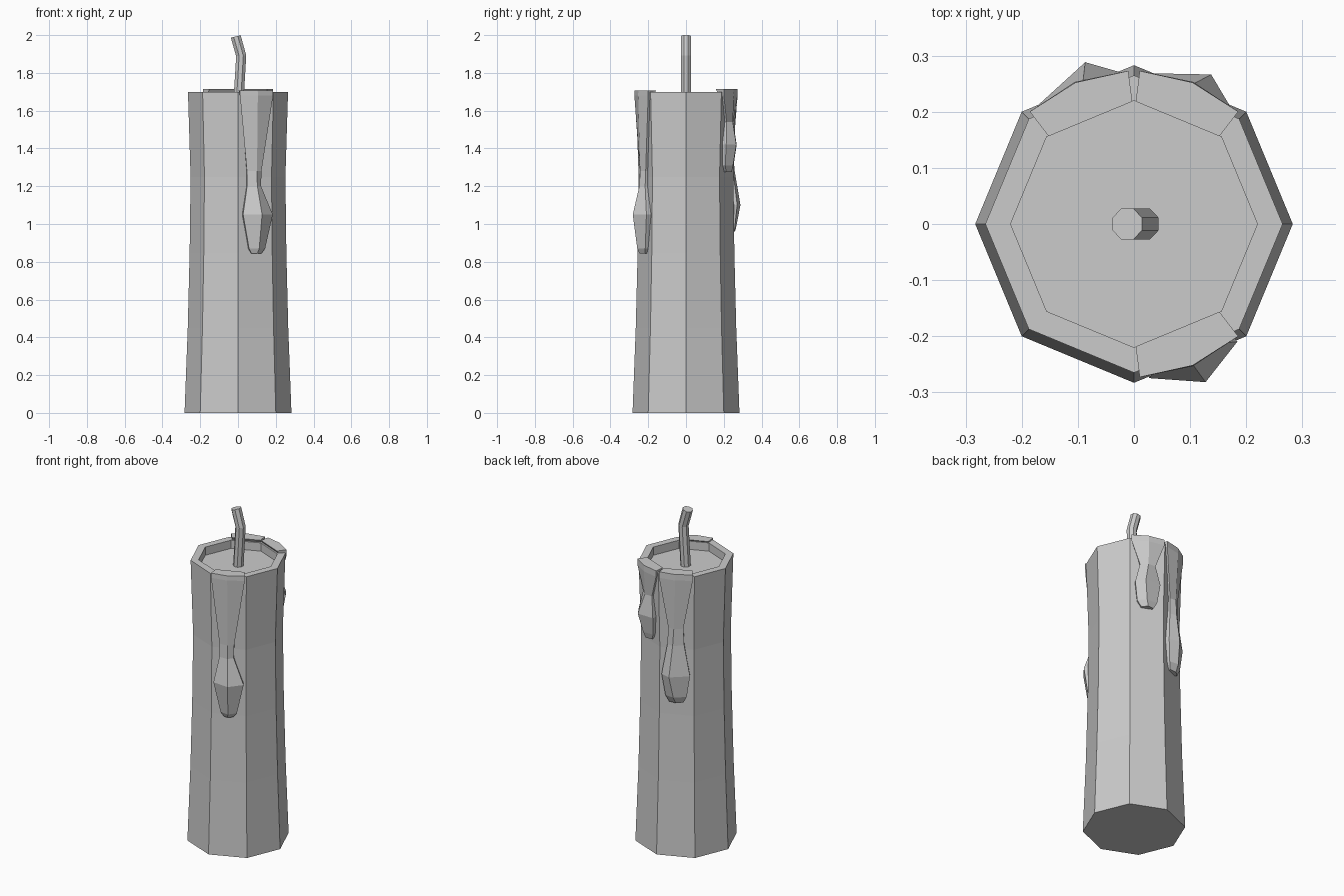
import bpy, bmesh, math
from mathutils import Vector

if "Cube" in bpy.data.objects:
    bpy.data.objects.remove(bpy.data.objects["Cube"])

PROFILE = [(0.283, 0), (0.266, 0.45), (0.256, 0.85), (0.251, 1.25), (0.265, 1.7)]


def loft(name, rings):
    """Skin a list of equal-length point rings and cap both ends."""
    bm = bmesh.new()
    rows = [[bm.verts.new(p) for p in ring] for ring in rings]
    n = len(rows[0])
    for a, b in zip(rows, rows[1:]):
        for i in range(n):
            j = (i + 1) % n
            bm.faces.new((a[i], a[j], b[j], b[i]))
    bm.faces.new(rows[0][::-1])
    bm.faces.new(rows[-1])
    bmesh.ops.recalc_face_normals(bm, faces=bm.faces)
    me = bpy.data.meshes.new(name)
    bm.to_mesh(me)
    bm.free()
    ob = bpy.data.objects.new(name, me)
    bpy.context.collection.objects.link(ob)
    return ob


def octagon(r, z):
    return [(r * math.cos(i * math.pi / 4), r * math.sin(i * math.pi / 4), z) for i in range(8)]


def body_radius(z):
    for (r0, z0), (r1, z1) in zip(PROFILE, PROFILE[1:]):
        if z <= z1:
            return r0 + (r1 - r0) * (z - z0) / (z1 - z0)
    return PROFILE[-1][0]


def drip(name, angle, sections):
    """Wax run on one flat side; section = z, left, ridge, right, height, inset."""
    a = math.radians(angle)
    out = Vector((math.cos(a), math.sin(a), 0))
    side = Vector((-math.sin(a), math.cos(a), 0))
    rings = []
    for z, l, c, r, h, inset in sections:
        d = body_radius(z) * math.cos(math.pi / 8)
        pts = [(l * 0.85, -inset), (l, h * 0.4), (c, h), (r, h * 0.4), (r * 0.85, -inset)]
        rings.append([side * s + out * (d + o) + Vector((0, 0, z)) for s, o in pts])
    return loft(name, rings)


# Candle body with recessed top
loft("candle_body", [octagon(r, z) for r, z in PROFILE + [(0.22, 1.7), (0.22, 1.65)]])

# Bent wick: each ring is tilted with the path
wick = []
for x, z, tilt in [(0.002, 1.64, 0.06), (0.017, 1.89, -0.08), (-0.012, 1.993, -0.25)]:
    wick.append([(x + 0.029 * math.cos(k) * math.cos(tilt), 0.03 * math.sin(k),
                  z - 0.029 * math.cos(k) * math.sin(tilt))
                 for k in [(i + 0.5) * math.pi / 4 for i in range(8)]])
loft("wick", wick)

# Wax drips
drip("front_drip", -67.5, [
    (1.708, -0.095, 0.0, 0.095, 0.028, 0.042),
    (1.68, -0.095, 0.0, 0.095, 0.03, 0.02),
    (1.28, -0.05, 0.0, 0.033, 0.03, 0.02),
    (1.20, -0.05, 0.0, 0.03, 0.035, 0.02),
    (1.05, -0.08, 0.01, 0.09, 0.075, 0.02),
    (0.87, -0.042, 0.005, 0.05, 0.045, 0.02),
    (0.843, -0.025, 0.0, 0.03, 0.03, 0.02)])
drip("back_long_drip", 112.5, [
    (1.716, -0.095, 0.0, 0.095, 0.028, 0.042),
    (1.68, -0.095, 0.0, 0.095, 0.03, 0.02),
    (1.38, -0.045, -0.01, 0.04, 0.03, 0.02),
    (1.28, -0.05, -0.015, 0.045, 0.04, 0.02),
    (1.10, -0.08, -0.03, 0.08, 0.066, 0.02),
    (0.97, -0.06, -0.01, 0.06, 0.045, 0.02),
    (0.93, -0.04, 0.0, 0.04, 0.025, 0.02)])
drip("back_short_drip", 67.5, [
    (1.716, -0.095, 0.0, 0.095, 0.028, 0.042),
    (1.68, -0.095, 0.0, 0.095, 0.03, 0.02),
    (1.54, -0.045, 0.0, 0.045, 0.028, 0.02),
    (1.42, -0.075, -0.025, 0.07, 0.062, 0.02),
    (1.31, -0.06, -0.01, 0.055, 0.04, 0.02),
    (1.275, -0.035, 0.0, 0.035, 0.03, 0.02)])
